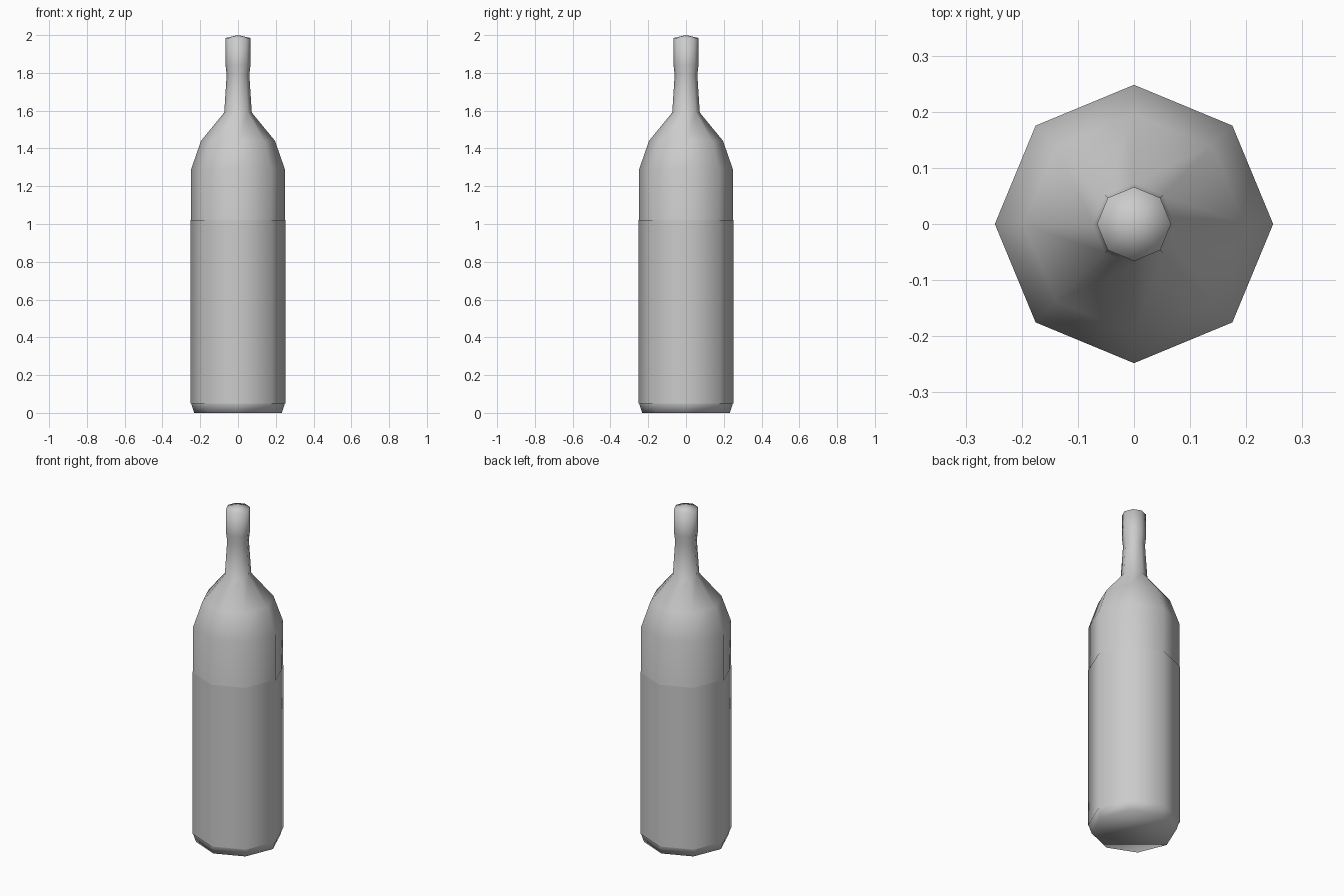
import bpy
import bmesh
from math import cos, sin, tau

cube = bpy.data.objects.get("Cube")
if cube:
    bpy.data.objects.remove(cube, do_unlink=True)

SIDES = 8

grey = bpy.data.materials.new("plain_grey")
grey.use_nodes = True
grey.diffuse_color = (0.6, 0.6, 0.6, 1)
grey.node_tree.nodes["Principled BSDF"].inputs["Base Color"].default_value = (0.6, 0.6, 0.6, 1)


def lathe(name, profile, base=False, tip=None):
    """Turn (radius, height) points, listed upwards, into a smooth eight-sided part."""
    bm = bmesh.new()
    rings = [[bm.verts.new((r * cos(tau * i / SIDES), r * sin(tau * i / SIDES), z))
              for i in range(SIDES)] for r, z in profile]
    for low, high in zip(rings, rings[1:]):
        for i in range(SIDES):
            j = (i + 1) % SIDES
            bm.faces.new((low[i], low[j], high[j], high[i]))
    if base:
        bm.faces.new(rings[0][::-1])
    if tip is not None:
        top = bm.verts.new((0, 0, tip))
        for i in range(SIDES):
            bm.faces.new((rings[-1][i], rings[-1][(i + 1) % SIDES], top))
    for face in bm.faces:
        face.smooth = True
    mesh = bpy.data.meshes.new(name)
    bm.to_mesh(mesh)
    bm.free()
    mesh.materials.append(grey)
    obj = bpy.data.objects.new(name, mesh)
    bpy.context.collection.objects.link(obj)
    return obj


# Bottle with chamfered foot, sloping shoulder, neck and shallow domed top
lathe("bottle_body", [(0.232, 0), (0.248, 0.05), (0.248, 1.29), (0.196, 1.44),
                      (0.073, 1.59), (0.06, 1.79), (0.066, 1.84), (0.066, 1.985)],
      base=True, tip=2.0)

# Thin sleeve wrapped round the lower body
lathe("label_sleeve", [(0.252, 0.05), (0.252, 1.02)])
